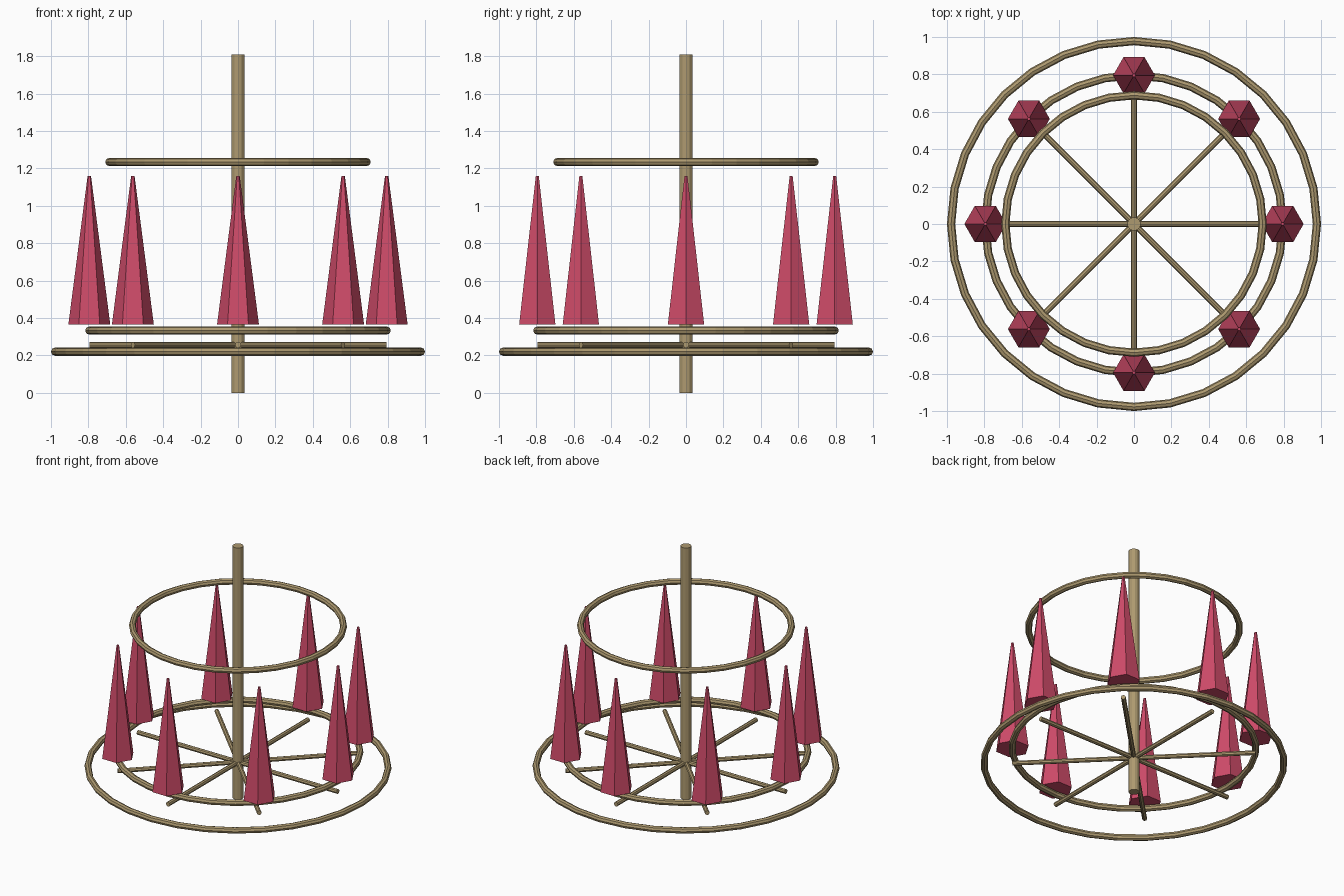
import bpy
import math

if "Cube" in bpy.data.objects:
    bpy.data.objects.remove(bpy.data.objects["Cube"])


def material(name, rgb):
    m = bpy.data.materials.new(name)
    m.diffuse_color = (*rgb, 1)
    m.use_nodes = True
    m.node_tree.nodes["Principled BSDF"].inputs["Base Color"].default_value = m.diffuse_color
    return m


wood = material("wood", (0.42, 0.32, 0.16))
crimson = material("crimson", (0.62, 0.07, 0.14))


def finish(name, mat):
    ob = bpy.context.object
    ob.name = name
    ob.data.materials.append(mat)
    return ob


def ring(name, outer, z, tube=0.022):
    bpy.ops.mesh.primitive_torus_add(major_radius=outer - tube, minor_radius=tube,
                                     major_segments=32, minor_segments=8,
                                     location=(0, 0, z))
    finish(name, wood)


# Central pole
bpy.ops.mesh.primitive_cylinder_add(vertices=12, radius=0.036, depth=1.81,
                                    location=(0, 0, 0.905))
finish("pole", wood)

# Hoops
ring("base_ring", 1.0, 0.22)
ring("seat_ring", 0.817, 0.333)
ring("top_ring", 0.71, 1.234)

# Spokes and the spikes above their ends
R = 0.795
for i in range(8):
    a = i * math.pi / 4
    c, s = math.cos(a), math.sin(a)
    bpy.ops.mesh.primitive_cylinder_add(vertices=8, radius=0.016, depth=R,
                                        location=(c * R / 2, s * R / 2, 0.256),
                                        rotation=(0, math.pi / 2, a))
    finish(f"spoke_{i + 1}", wood)
    # six-sided spike, corners pointing along x
    bpy.ops.mesh.primitive_cone_add(vertices=6, radius1=0.112, radius2=0.009, depth=0.795,
                                    location=(c * R, s * R, 0.7625),
                                    rotation=(0, 0, math.pi / 6))
    finish(f"spike_{i + 1}", crimson)
